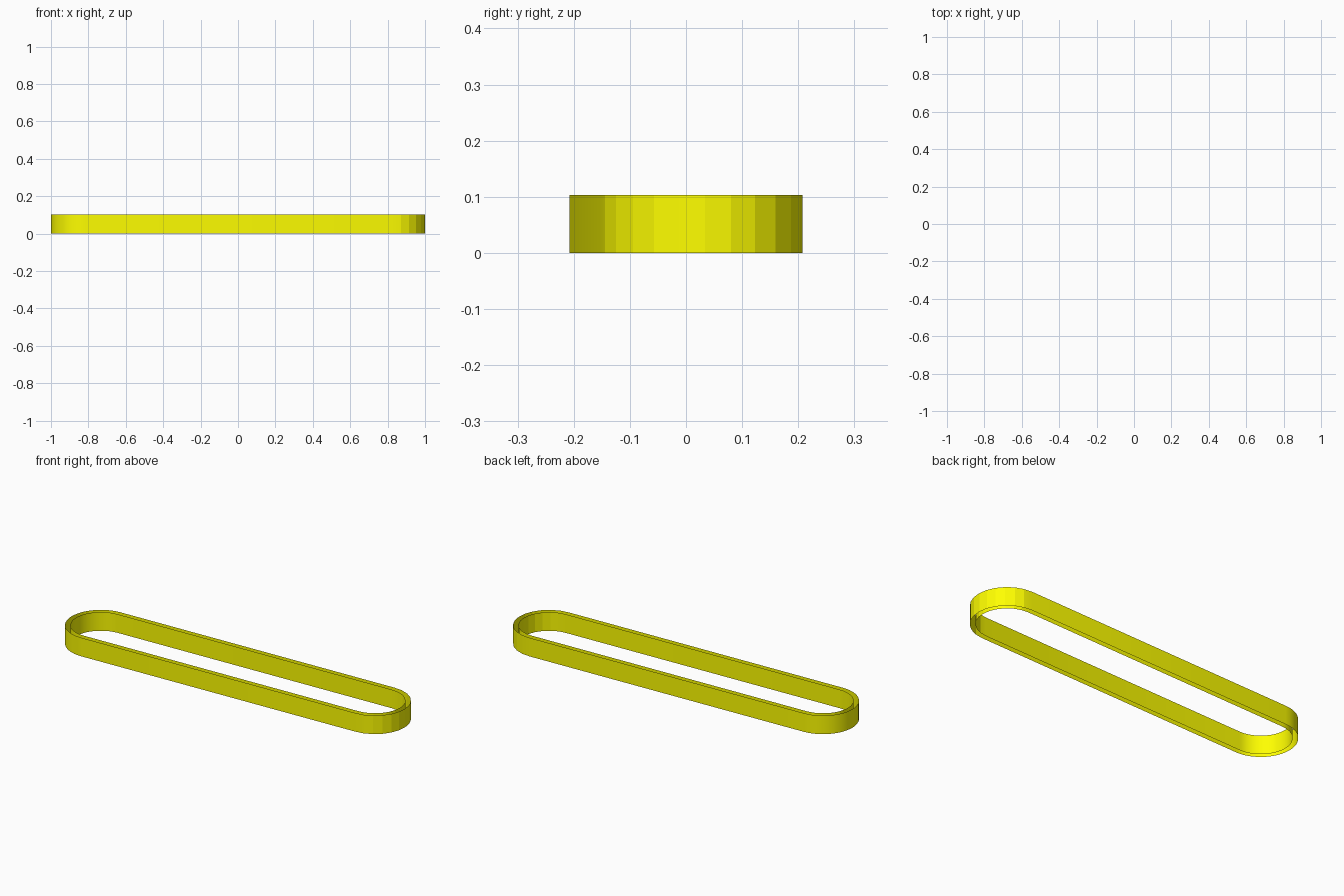
import bpy, bmesh
from math import radians, sin, cos

if "Cube" in bpy.data.objects:
    bpy.data.objects.remove(bpy.data.objects["Cube"])

HEIGHT = 0.103
THICKNESS = 0.027
RADIUS = 0.18
CX, CY = 0.82, 0.028               # right end centre; left end is opposite
TILT = 1.96                        # the loop is turned slightly in plan

yellow = bpy.data.materials.new("yellow")
yellow.diffuse_color = (1.0, 1.0, 0.0, 1)
yellow.use_nodes = True
yellow.node_tree.nodes["Principled BSDF"].inputs["Base Color"].default_value = yellow.diffuse_color


def arc(cx, cy, r, start, steps):
    angles = [radians(start + 180 * i / steps) for i in range(steps + 1)]
    return [(cx + r * cos(a), cy + r * sin(a)) for a in angles]


def belt_wall(name, inset, inward):
    # Coarse rounded end on the right, fine rounded end on the left
    r = RADIUS - inset
    loop = arc(CX, CY, r, TILT - 90, 12) + arc(-CX, -CY, r, TILT + 90, 24)
    bm = bmesh.new()
    low = [bm.verts.new((x, y, 0)) for x, y in loop]
    high = [bm.verts.new((x, y, HEIGHT)) for x, y in loop]
    n = len(loop)
    for i in range(n):
        j = (i + 1) % n
        quad = [low[i], low[j], high[j], high[i]]
        bm.faces.new(quad[::-1] if inward else quad)
    mesh = bpy.data.meshes.new(name)
    bm.to_mesh(mesh)
    bm.free()
    mesh.materials.append(yellow)
    ob = bpy.data.objects.new(name, mesh)
    bpy.context.collection.objects.link(ob)
    bpy.ops.object.select_all(action='DESELECT')
    ob.select_set(True)
    bpy.context.view_layer.objects.active = ob
    bpy.ops.object.shade_smooth_by_angle(angle=radians(10))


# Open-edged belt: two upright walls without top or bottom rims
belt_wall("belt_outer_wall", 0, False)
belt_wall("belt_inner_wall", THICKNESS, True)
